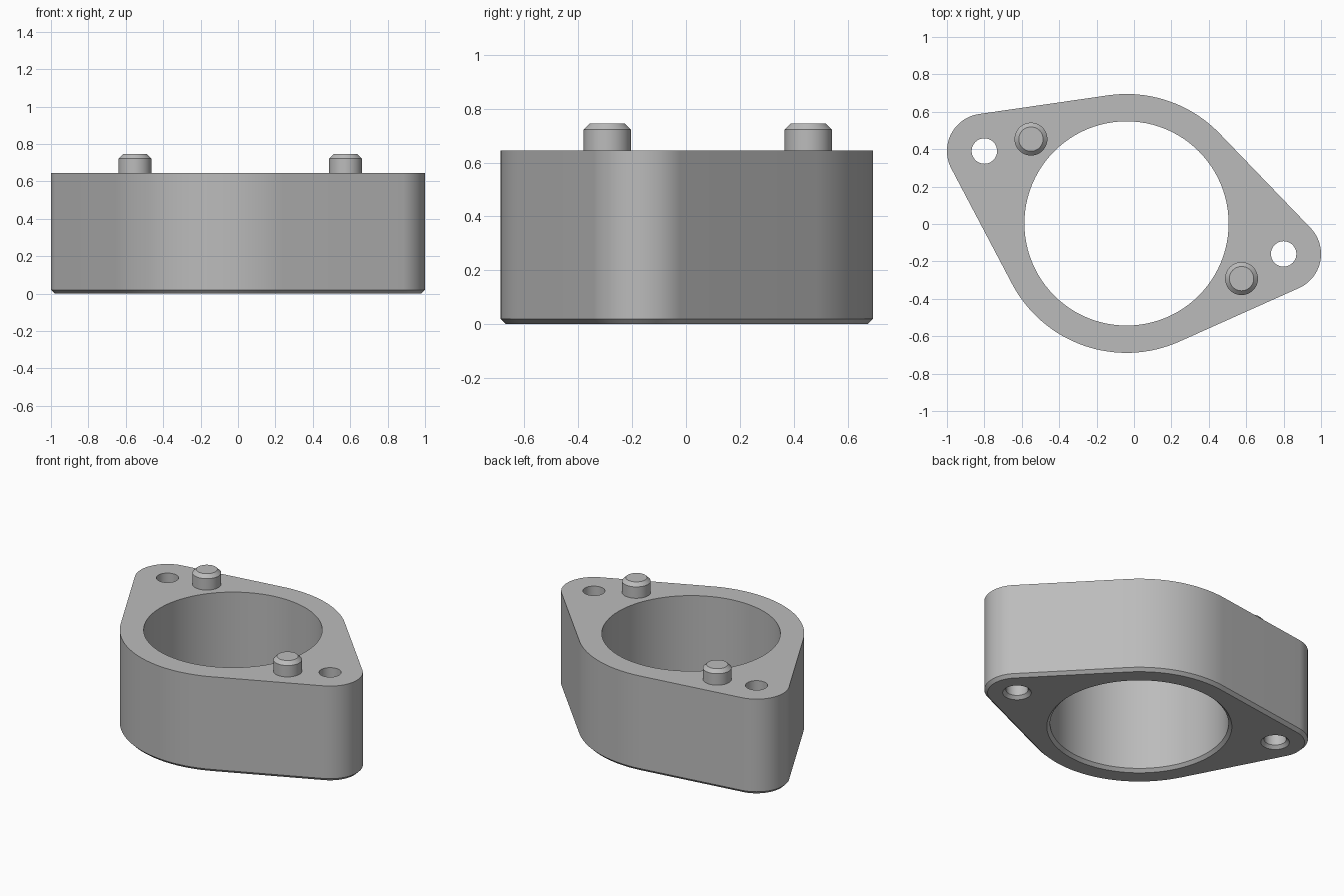
import bpy, bmesh
from math import acos, atan2, cos, sin, hypot, pi, radians

if "Cube" in bpy.data.objects:
    bpy.data.objects.remove(bpy.data.objects["Cube"])

TOP = 0.645
CHAMFER = 0.02
MAIN = (-0.04, 0.003, 0.692)
LEFT = (-0.8, 0.39, 0.2)
RIGHT = (0.8, -0.16, 0.2)

grey = bpy.data.materials.new("plain grey")
grey.use_nodes = True
COLOUR = (0.5, 0.5, 0.5, 1)
grey.diffuse_color = COLOUR
grey.node_tree.nodes["Principled BSDF"].inputs["Base Color"].default_value = COLOUR


def circle(x, y, r, n):
    return [(x + r * cos(2 * pi * i / n), y + r * sin(2 * pi * i / n)) for i in range(n)]


def flange_outline(inset, steps=32):
    """Two ears joined to the round centre by straight tangents."""
    ring = [MAIN, LEFT, MAIN, RIGHT]

    def tangent(a, b):
        dx, dy = b[0] - a[0], b[1] - a[1]
        return atan2(dy, dx) - acos((a[2] - b[2]) / hypot(dx, dy))

    points = []
    for i, (x, y, r) in enumerate(ring):
        start = tangent(ring[i - 1], ring[i])
        sweep = (tangent(ring[i], ring[(i + 1) % 4]) - start) % (2 * pi)
        for k in range(steps + 1):
            a = start + sweep * k / steps
            points.append((x + (r - inset) * cos(a), y + (r - inset) * sin(a)))
    return points


def wall(bm, levels):
    """Skin a stack of (outline, height) loops; return bottom and top edges."""
    loops = [[bm.verts.new((x, y, z)) for x, y in pts] for pts, z in levels]
    n = len(loops[0])
    for low, high in zip(loops, loops[1:]):
        for i in range(n):
            j = (i + 1) % n
            bm.faces.new((low[i], low[j], high[j], high[i]))
    return [[bm.edges.get((lp[i], lp[(i + 1) % n])) for i in range(n)]
            for lp in (loops[0], loops[-1])]


def finish(bm, name):
    bmesh.ops.recalc_face_normals(bm, faces=bm.faces)
    mesh = bpy.data.meshes.new(name)
    bm.to_mesh(mesh)
    bm.free()
    mesh.materials.append(grey)
    obj = bpy.data.objects.new(name, mesh)
    bpy.context.collection.objects.link(obj)
    bpy.ops.object.select_all(action='DESELECT')
    obj.select_set(True)
    bpy.context.view_layer.objects.active = obj
    bpy.ops.object.shade_smooth_by_angle(angle=radians(25))


# Flange body: outer wall, bore and bolt holes, all chamfered underneath
bm = bmesh.new()
rims = [wall(bm, [(flange_outline(CHAMFER), 0), (flange_outline(0), CHAMFER),
                  (flange_outline(0), TOP)])]
for x, y, r, n in [(MAIN[0], MAIN[1], 0.546, 96),
                   (LEFT[0], LEFT[1], 0.068, 40), (RIGHT[0], RIGHT[1], 0.068, 40)]:
    rims.append(wall(bm, [(circle(x, y, r + CHAMFER, n), 0),
                          (circle(x, y, r, n), CHAMFER), (circle(x, y, r, n), TOP)]))
for side, normal in ((0, (0, 0, -1)), (1, (0, 0, 1))):
    edges = [e for rim in rims for e in rim[side]]
    bmesh.ops.triangle_fill(bm, edges=edges, use_beauty=True, normal=normal)
finish(bm, "flange_body")

# Locating pins with chamfered tips
for name, x, y in (("left_front_pin", 0.575, -0.292), ("right_back_pin", -0.551, 0.454)):
    bm = bmesh.new()
    low, high = wall(bm, [(circle(x, y, 0.088, 48), TOP), (circle(x, y, 0.088, 48), 0.722),
                          (circle(x, y, 0.065, 48), 0.745)])
    bmesh.ops.holes_fill(bm, edges=high, sides=0)
    finish(bm, name)
